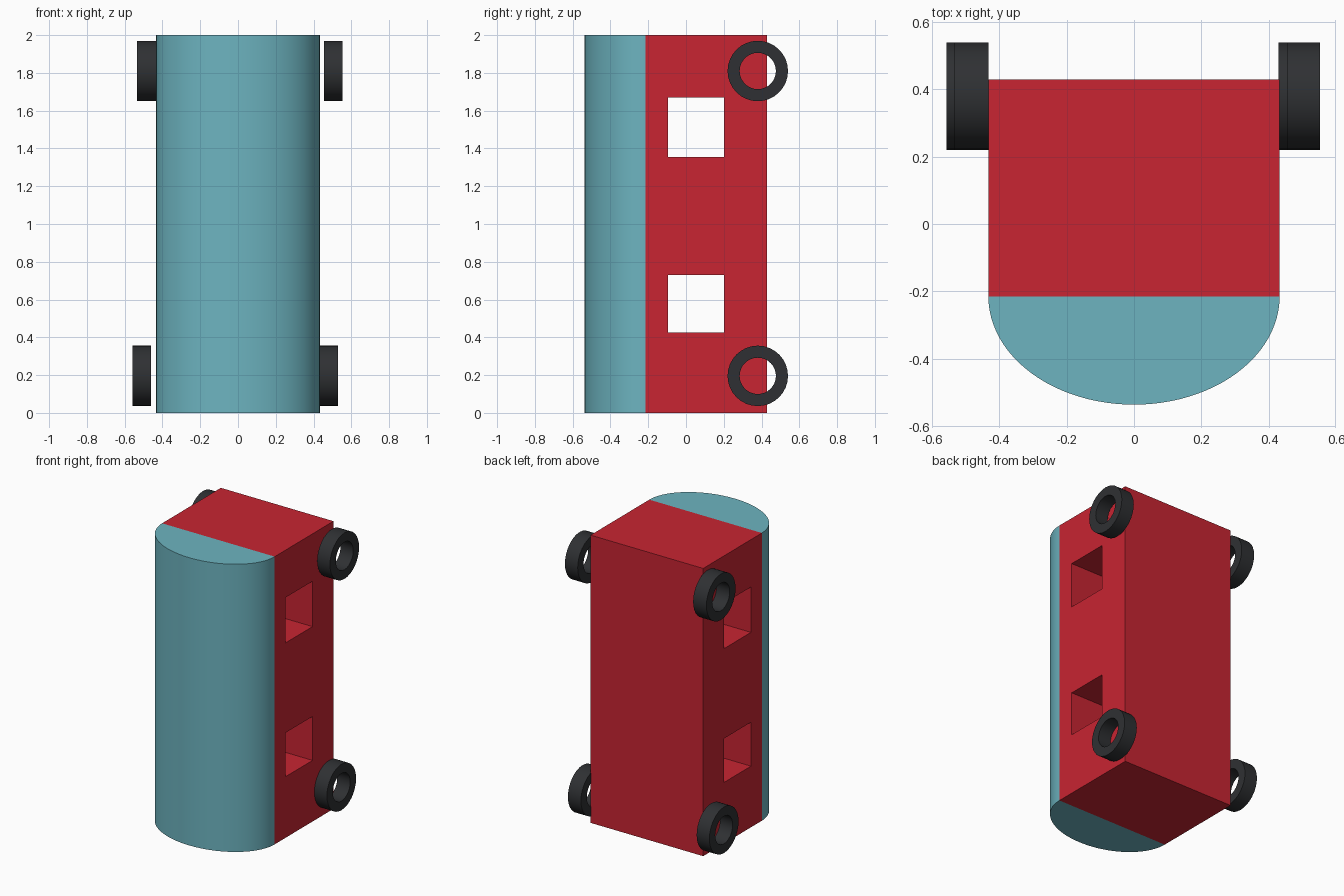
import bpy, bmesh
from math import sin, cos, pi

if "Cube" in bpy.data.objects:
    bpy.data.objects.remove(bpy.data.objects["Cube"])


def material(name, rgb):
    m = bpy.data.materials.new(name)
    m.diffuse_color = (*rgb, 1)
    m.use_nodes = True
    m.node_tree.nodes["Principled BSDF"].inputs["Base Color"].default_value = m.diffuse_color
    return m


RED = material("red_paint", (0.58, 0.018, 0.032))
TEAL = material("teal_paint", (0.153, 0.456, 0.527))
RUBBER = material("rubber", (0.028, 0.030, 0.033))


def add_object(name, bm, mat=None):
    bmesh.ops.recalc_face_normals(bm, faces=bm.faces[:])
    mesh = bpy.data.meshes.new(name)
    bm.to_mesh(mesh)
    bm.free()
    ob = bpy.data.objects.new(name, mesh)
    bpy.context.collection.objects.link(ob)
    if mat:
        mesh.materials.append(mat)
    return ob


def smooth(ob):
    bpy.ops.object.select_all(action='DESELECT')
    ob.select_set(True)
    bpy.context.view_layer.objects.active = ob
    bpy.ops.object.shade_smooth_by_angle(angle=pi / 6)


def box(name, lo, hi, mat=None):
    bm = bmesh.new()
    bmesh.ops.create_cube(bm, size=1)
    for v in bm.verts:
        v.co = [a if c < 0 else b for c, a, b in zip(v.co, lo, hi)]
    return add_object(name, bm, mat)


HALF, SEAM, BACK, HEIGHT = 0.433, -0.215, 0.43, 2.0

# Red body with two window openings cut straight through
body = box("body", (-HALF, SEAM, 0), (HALF, BACK, HEIGHT), RED)
for i, (z0, z1) in enumerate([(0.425, 0.73), (1.355, 1.67)]):
    cutter = box(f"window_cutter_{i + 1}", (-1, -0.095, z0), (1, 0.2, z1))
    cutter.hide_render = True
    cutter.hide_viewport = True
    cut = body.modifiers.new("window", 'BOOLEAN')
    cut.operation, cut.solver, cut.object = 'DIFFERENCE', 'EXACT', cutter

# Teal roof: half ellipse extruded along the body
bm = bmesh.new()
N = 48
arc = [bm.verts.new((HALF * cos(pi * k / N), SEAM - 0.322 * sin(pi * k / N), 0))
       for k in range(N + 1)]
cap = bm.faces.new(arc)
side = bmesh.ops.extrude_face_region(bm, geom=[cap], use_keep_orig=True)
bmesh.ops.translate(bm, vec=(0, 0, HEIGHT),
                    verts=[g for g in side["geom"] if isinstance(g, bmesh.types.BMVert)])
smooth(add_object("roof", bm, TEAL))


# Wheels: open rings with their axis along x
def wheel(name, x0, x1, z, y=0.38, outer=0.16, inner=0.096, n=32):
    bm = bmesh.new()
    section = [(x0, outer), (x1, outer), (x1, inner), (x0, inner)]
    rings = [[bm.verts.new((x, y + r * cos(2 * pi * k / n), z + r * sin(2 * pi * k / n)))
              for x, r in section] for k in range(n)]
    for k in range(n):
        a, b = rings[k], rings[(k + 1) % n]
        for j in range(4):
            m = (j + 1) % 4
            bm.faces.new((a[j], a[m], b[m], b[j]))
    smooth(add_object(name, bm, RUBBER))


wheel("wheel_upper_left", -0.535, -0.433, 1.81)
wheel("wheel_upper_right", 0.455, 0.553, 1.81)
wheel("wheel_lower_left", -0.558, -0.46, 0.196)
wheel("wheel_lower_right", 0.43, 0.53, 0.196)
